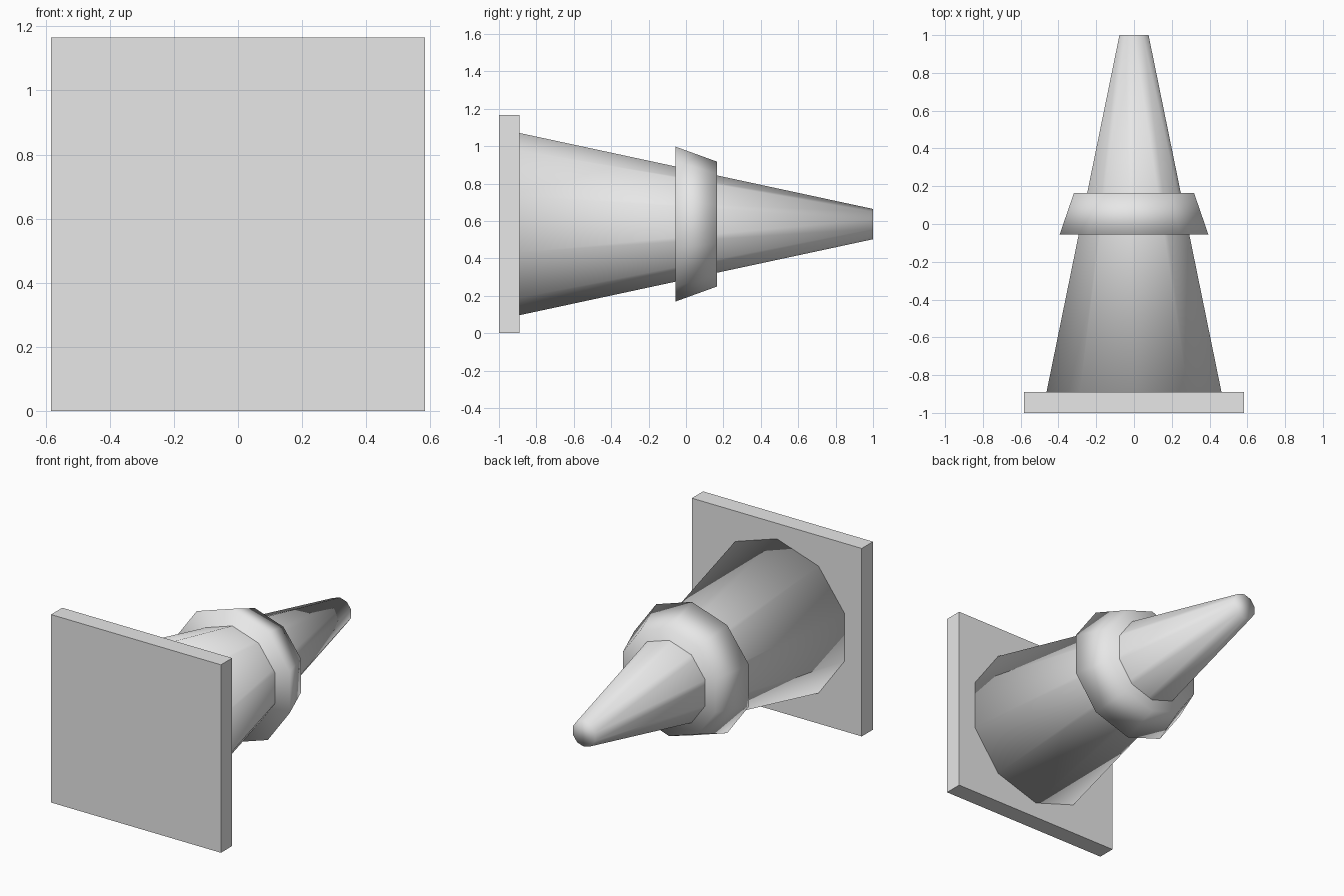
import bpy
from math import radians

cube = bpy.data.objects.get("Cube")
if cube:
    bpy.data.objects.remove(cube, do_unlink=True)

GREY = (0.8, 0.8, 0.8, 1.0)
AXIS_Z = 0.583  # height of the axis the parts share

grey = bpy.data.materials.new("light_grey")
grey.use_nodes = True
grey.diffuse_color = GREY
grey.node_tree.nodes["Principled BSDF"].inputs["Base Color"].default_value = GREY


def frustum(name, y_front, y_back, r_front, r_back):
    """Ten-sided smooth tapered solid lying along y."""
    bpy.ops.mesh.primitive_cone_add(
        vertices=10, radius1=r_front, radius2=r_back, depth=y_back - y_front,
        location=(0, (y_front + y_back) / 2, AXIS_Z),
        rotation=(radians(-90), 0, 0))
    obj = bpy.context.object
    obj.name = name
    obj.data.materials.append(grey)
    bpy.ops.object.shade_smooth()
    return obj


# Square base plate
bpy.ops.mesh.primitive_cube_add(size=1, location=(0, -0.945, AXIS_Z))
plate = bpy.context.object
plate.name = "base_plate"
plate.scale = (2 * AXIS_Z, 0.11, 2 * AXIS_Z)
bpy.ops.object.transform_apply(location=False, rotation=False, scale=True)
plate.data.materials.append(grey)

# Tapered body and the collar around its middle
frustum("cone_body", -0.89, 1.0, 0.487, 0.081)
frustum("collar", -0.056, 0.165, 0.414, 0.334)
